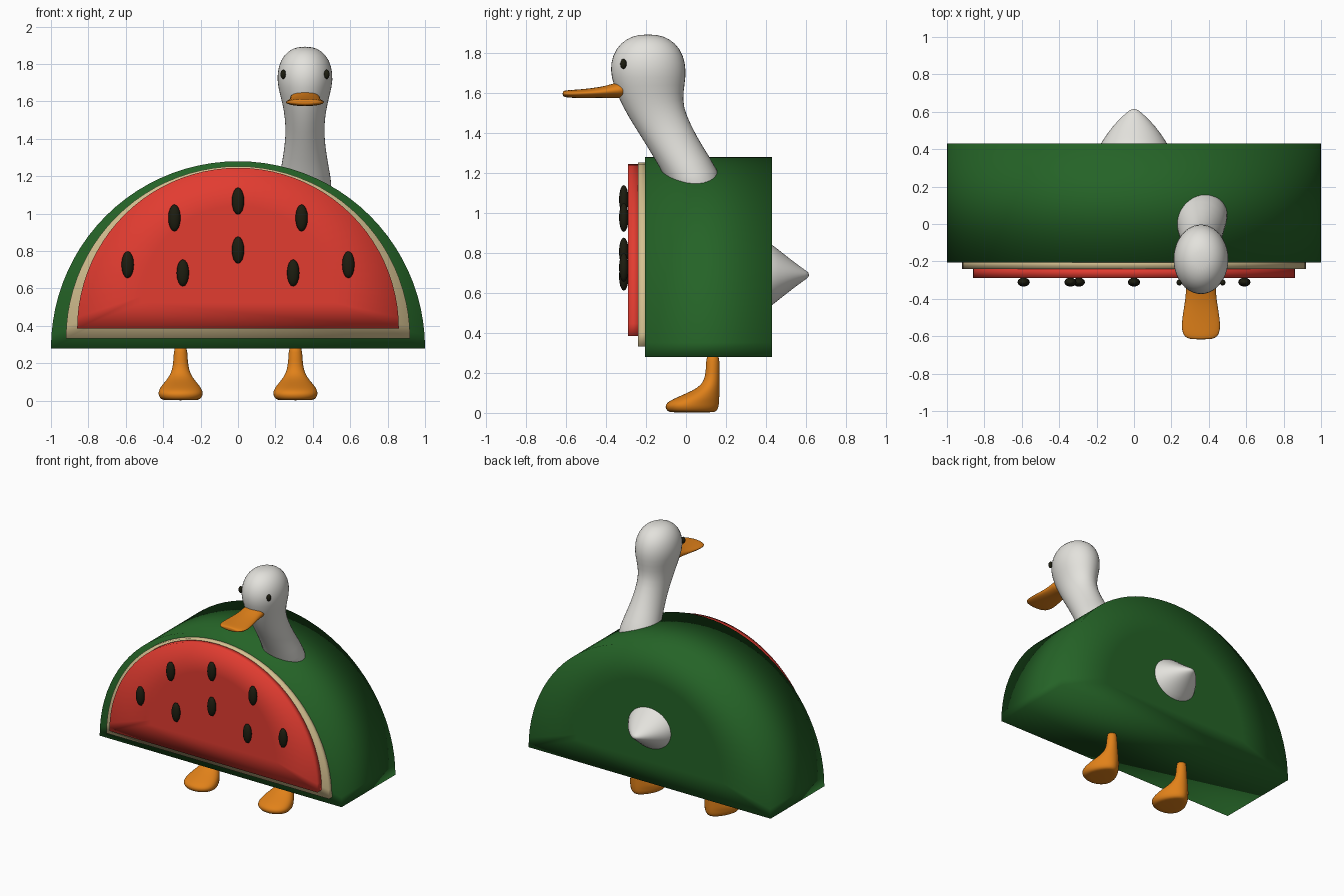
import bpy
import bmesh
from math import sin, cos, pi
from mathutils import Vector

cube = bpy.data.objects.get("Cube")
if cube:
    bpy.data.objects.remove(cube, do_unlink=True)


def material(name, rgb):
    m = bpy.data.materials.new(name)
    m.use_nodes = True
    m.diffuse_color = (*rgb, 1)
    bsdf = m.node_tree.nodes["Principled BSDF"]
    bsdf.inputs["Base Color"].default_value = (*rgb, 1)
    bsdf.inputs["Roughness"].default_value = 0.6
    return m


GREEN = material("rind green", (0.018, 0.125, 0.02))
CREAM = material("rind cream", (0.66, 0.53, 0.28))
RED = material("flesh red", (0.76, 0.045, 0.03))
WHITE = material("feather white", (0.77, 0.76, 0.72))
ORANGE = material("beak orange", (0.75, 0.22, 0.01))
DARK = material("seed black", (0.012, 0.012, 0.005))


def skin(name, rings, mat, subdivide=True):
    """Join equal closed rings into a capped smooth surface."""
    bm = bmesh.new()
    loops = [[bm.verts.new(p) for p in ring] for ring in rings]
    for a, b in zip(loops, loops[1:]):
        for i in range(len(a)):
            bm.faces.new((a[i - 1], a[i], b[i], b[i - 1]))
    bm.faces.new(loops[0])
    bm.faces.new(loops[-1])
    bmesh.ops.recalc_face_normals(bm, faces=bm.faces)
    for f in bm.faces:
        f.smooth = True
    mesh = bpy.data.meshes.new(name)
    bm.to_mesh(mesh)
    bm.free()
    mesh.materials.append(mat)
    ob = bpy.data.objects.new(name, mesh)
    bpy.context.collection.objects.link(ob)
    if subdivide:
        ob.modifiers.new("smooth", "SUBSURF").levels = 1
        ob.modifiers["smooth"].render_levels = 1
    return ob


def oval(x, a, b, rx, toe=0, n=20):
    """Ellipse between two (y, z) points; toe widens the end at a."""
    a, b = Vector((0, *a)), Vector((0, *b))
    mid, half = (a + b) / 2 + Vector((x, 0, 0)), (b - a) / 2
    pts = []
    for i in range(n):
        t = 2 * pi * i / n
        pts.append(mid + half * cos(t) + Vector((rx * sin(t) * (1 - toe * cos(t)), 0, 0)))
    return pts


def half_disc(name, r, z0, front, back, mat, n=44):
    """Half round slab with an inner ring on each flat side."""
    def ring(y, s):
        c = 0.4 * r
        return [(s * r * cos(pi * i / n), y, z0 + c + s * (r * sin(pi * i / n) - c))
                for i in range(n + 1)]
    return skin(name, [ring(front, 0.6), ring(front, 1), ring(back, 1), ring(back, 0.6)],
                mat, False)


def ellipsoid(name, loc, size, mat):
    bm = bmesh.new()
    bmesh.ops.create_uvsphere(bm, u_segments=12, v_segments=8, radius=1)
    bmesh.ops.scale(bm, vec=size, verts=bm.verts)
    for f in bm.faces:
        f.smooth = True
    mesh = bpy.data.meshes.new(name)
    bm.to_mesh(mesh)
    bm.free()
    mesh.materials.append(mat)
    ob = bpy.data.objects.new(name, mesh)
    ob.location = loc
    bpy.context.collection.objects.link(ob)


# Melon slice body
half_disc("rind", 1.0, 0.28, -0.205, 0.43, GREEN)
half_disc("inner_rind", 0.92, 0.333, -0.24, -0.19, CREAM)
half_disc("flesh", 0.86, 0.385, -0.29, -0.23, RED)

# Seeds
for x, z in [(0, 1.067), (0, 0.805), (0.34, 0.977), (0.59, 0.727), (0.295, 0.683)]:
    for side in ((1, -1) if x else (1,)):
        ellipsoid("seed", (side * x, -0.311, z), (0.033, 0.024, 0.072), DARK)

# Neck and head: front (y, z), back (y, z), half width
HEAD_X = 0.358
head = [
    ((-0.03, 1.00), (0.21, 1.08), 0.16),
    ((-0.10, 1.17), (0.16, 1.22), 0.14),
    ((-0.17, 1.29), (0.085, 1.33), 0.117),
    ((-0.235, 1.395), (0.025, 1.44), 0.104),
    ((-0.29, 1.48), (-0.012, 1.53), 0.107),
    ((-0.345, 1.585), (-0.012, 1.60), 0.122),
    ((-0.378, 1.68), (0.002, 1.68), 0.148),
    ((-0.38, 1.75), (0, 1.75), 0.151),
    ((-0.355, 1.82), (-0.025, 1.82), 0.134),
    ((-0.30, 1.873), (-0.08, 1.873), 0.09),
    ((-0.23, 1.893), (-0.15, 1.893), 0.035),
]
skin("neck_and_head", [oval(HEAD_X, *r) for r in head], WHITE)

# Beak: y, bottom, top, half width
beak = [
    (-0.29, 1.57, 1.665, 0.085),
    (-0.34, 1.575, 1.655, 0.08),
    (-0.40, 1.575, 1.635, 0.084),
    (-0.47, 1.574, 1.624, 0.096),
    (-0.54, 1.574, 1.617, 0.106),
    (-0.59, 1.576, 1.614, 0.1),
    (-0.611, 1.58, 1.611, 0.076),
    (-0.617, 1.587, 1.606, 0.045),
]
skin("beak", [oval(HEAD_X, (y, lo), (y, hi), w) for y, lo, hi, w in beak], ORANGE)

# Eyes
for side in (1, -1):
    ellipsoid("eye", (HEAD_X + side * 0.116, -0.313, 1.745), (0.015, 0.016, 0.025), DARK)

# Tail: y, half width, half height
tail = [(0.36, 0.22, 0.2), (0.43, 0.18, 0.155), (0.49, 0.142, 0.105),
        (0.55, 0.09, 0.058), (0.595, 0.042, 0.025), (0.616, 0.012, 0.01)]
skin("tail", [oval(0, (y, 0.69 - h), (y, 0.69 + h), w) for y, w, h in tail], WHITE)

# Legs with webbed feet: z, front, back, half width, toe flare
leg = [
    (0.002, -0.07, 0.13, 0.08, 0.3),
    (0.006, -0.095, 0.155, 0.103, 0.3),
    (0.03, -0.107, 0.165, 0.117, 0.3),
    (0.05, -0.1, 0.167, 0.115, 0.3),
    (0.07, -0.065, 0.168, 0.108, 0.25),
    (0.095, -0.005, 0.168, 0.088, 0.2),
    (0.125, 0.06, 0.168, 0.064, 0.1),
    (0.16, 0.09, 0.168, 0.047, 0),
    (0.21, 0.1, 0.168, 0.038, 0),
    (0.31, 0.1, 0.168, 0.036, 0),
]
for side, name in ((1, "left_leg"), (-1, "right_leg")):
    skin(name, [oval(side * 0.307, (f, z), (b, z), w, toe) for z, f, b, w, toe in leg], ORANGE)
